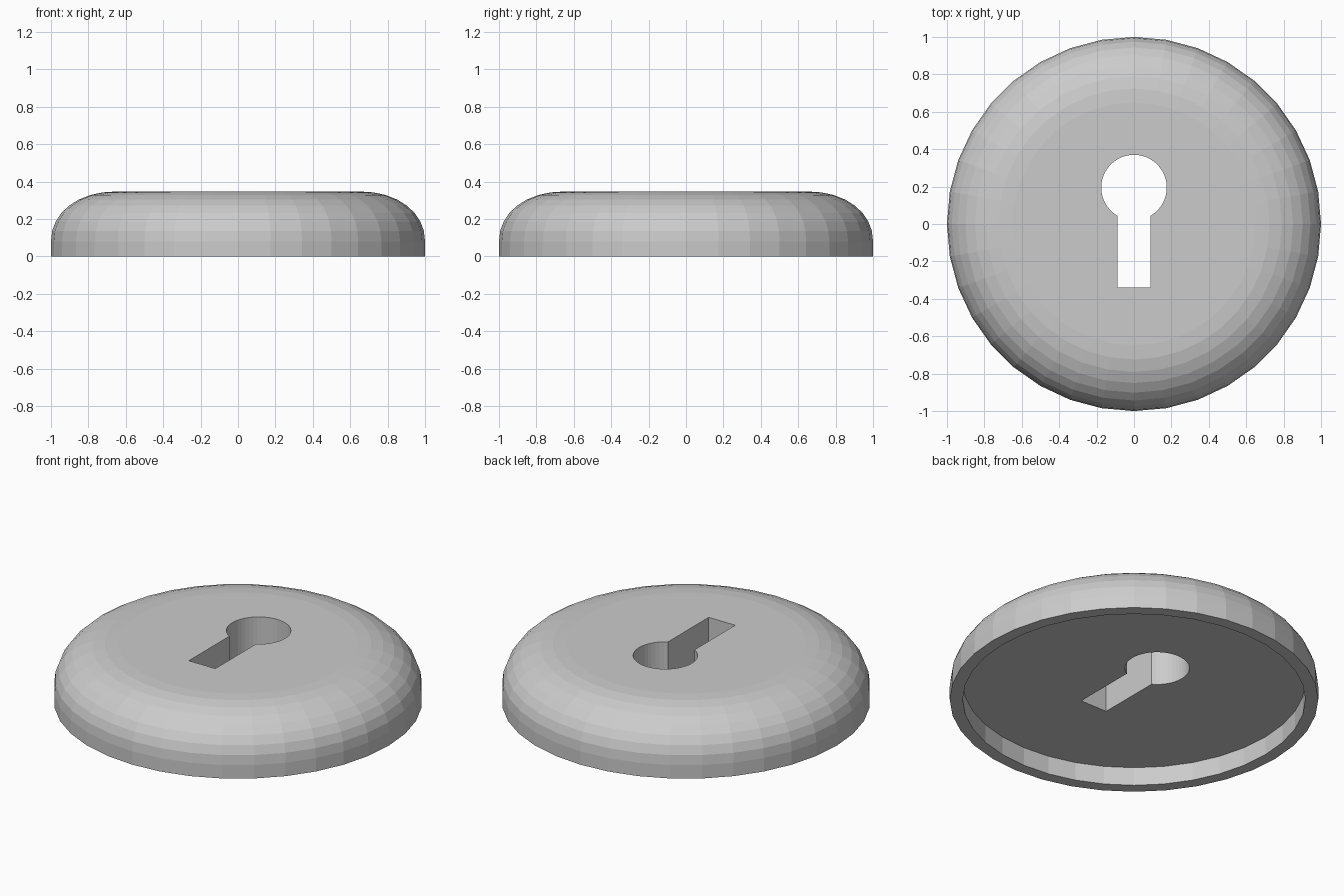
import bpy, bmesh
from math import sin, cos, pi, asin, sqrt

if "Cube" in bpy.data.objects:
    bpy.data.objects.remove(bpy.data.objects["Cube"])

SEGS = 36


def make_object(name, bm):
    bmesh.ops.recalc_face_normals(bm, faces=bm.faces[:])
    mesh = bpy.data.meshes.new(name)
    bm.to_mesh(mesh)
    bm.free()
    ob = bpy.data.objects.new(name, mesh)
    bpy.context.collection.objects.link(ob)
    return ob


def lathe(name, profile):
    # revolve (radius, z) points around z and cap both ends
    bm = bmesh.new()
    rings = [[bm.verts.new((r * cos(2 * pi * i / SEGS), r * sin(2 * pi * i / SEGS), z))
              for i in range(SEGS)] for r, z in profile]
    for a, b in zip(rings, rings[1:]):
        for i in range(SEGS):
            j = (i + 1) % SEGS
            bm.faces.new((a[i], a[j], b[j], b[i]))
    bm.faces.new(rings[0])
    bm.faces.new(rings[-1])
    return make_object(name, bm)


def prism(name, outline, z0, z1):
    bm = bmesh.new()
    face = bm.faces.new([bm.verts.new((x, y, z0)) for x, y in outline])
    ext = bmesh.ops.extrude_face_region(bm, geom=[face])
    for v in ext["geom"]:
        if isinstance(v, bmesh.types.BMVert):
            v.co.z = z1
    return make_object(name, bm)


# Domed cover: recessed underside, rim, straight side, rounded shoulder, flat top
profile = [(0.93, 0.11), (0.93, 0.0), (1.0, 0.0)]
STEPS = 8
for k in range(STEPS + 1):
    t = pi / 2 * k / STEPS
    profile.append((0.65 + 0.35 * cos(t) ** 0.95, 0.08 + 0.267 * sin(t) ** 0.95)
                   if k < STEPS else (0.65, 0.347))
cover = lathe("keyhole_cover", profile)

# Keyhole: round head joined to a straight slot
R, CY, HW, BOTTOM = 0.175, 0.195, 0.088, -0.34
start = -pi / 2 + asin(HW / R)
sweep = 2 * pi - 2 * asin(HW / R)
N = 40
outline = [(-HW, BOTTOM), (HW, BOTTOM)]
outline += [(R * cos(start + sweep * i / N), CY + R * sin(start + sweep * i / N))
            for i in range(N + 1)]
cutter = prism("keyhole_cutter", outline, -0.2, 0.6)
cutter.hide_render = True

# Cut the keyhole through the cover
mod = cover.modifiers.new("keyhole", 'BOOLEAN')
mod.operation = 'DIFFERENCE'
mod.solver = 'EXACT'
mod.object = cutter
bpy.context.view_layer.objects.active = cover
cover.select_set(True)
bpy.ops.object.modifier_apply(modifier=mod.name)
bpy.data.objects.remove(cutter)
